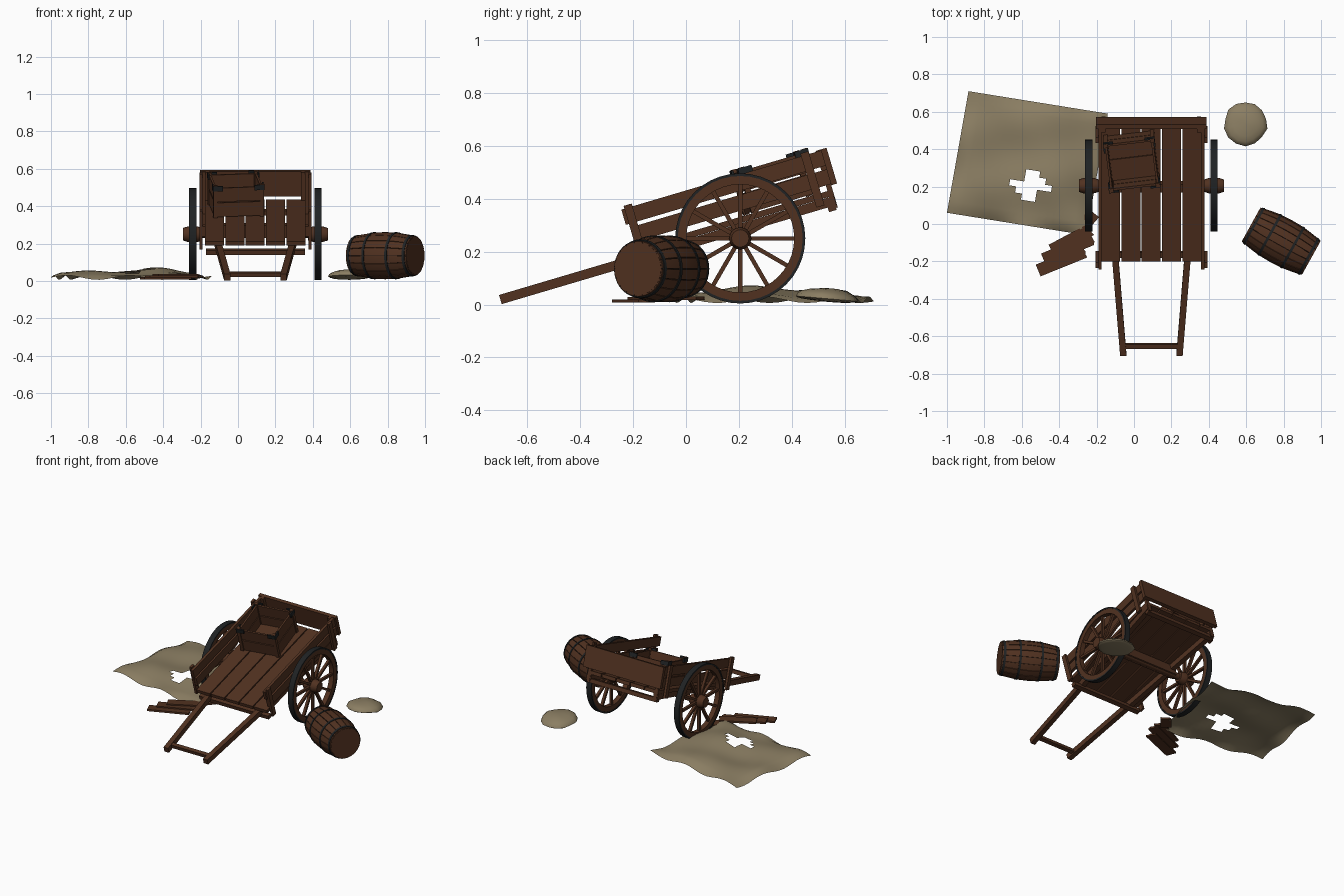
import bpy, bmesh, random
from math import sin, cos, pi, radians
from mathutils import Matrix, Vector

random.seed(4)
if "Cube" in bpy.data.objects:
    bpy.data.objects.remove(bpy.data.objects["Cube"])


def material(name, rgb):
    m = bpy.data.materials.new(name)
    m.use_nodes = True
    m.diffuse_color = (*rgb, 1)
    bsdf = next(n for n in m.node_tree.nodes if n.type == 'BSDF_PRINCIPLED')
    bsdf.inputs["Base Color"].default_value = (*rgb, 1)
    bsdf.inputs["Roughness"].default_value = 0.9
    return m


WOOD = material("brown wood", (0.082, 0.031, 0.0145))
GAP = material("dark gap", (0.018, 0.009, 0.006))
IRON = material("dark iron", (0.014, 0.016, 0.017))
CLOTH = material("tan cloth", (0.26, 0.21, 0.125))


def finish(name, bm, mat, matrix=Matrix(), smooth=False):
    bm.transform(matrix)
    if name != "cloth_sheet":
        bmesh.ops.recalc_face_normals(bm, faces=bm.faces)
    me = bpy.data.meshes.new(name)
    bm.to_mesh(me)
    bm.free()
    me.materials.append(mat)
    ob = bpy.data.objects.new(name, me)
    bpy.context.scene.collection.objects.link(ob)
    if smooth:
        bpy.ops.object.select_all(action='DESELECT')
        ob.select_set(True)
        bpy.context.view_layer.objects.active = ob
        bpy.ops.object.shade_smooth_by_angle(angle=radians(40))


def add_box(bm, lo, hi, matrix=Matrix()):
    lo, hi = Vector(lo), Vector(hi)
    m = matrix @ Matrix.Translation((lo + hi) / 2) @ Matrix.Diagonal((*(hi - lo), 1))
    bmesh.ops.create_cube(bm, size=1, matrix=m)


def boxes(name, spans, mat, matrix=Matrix()):
    bm = bmesh.new()
    for lo, hi in spans:
        add_box(bm, lo, hi)
    finish(name, bm, mat, matrix)


def lathe(name, profile, mat, matrix, n=32, closed=False):
    """Spin (x, radius) points around the x axis."""
    bm = bmesh.new()
    rings = [[bm.verts.new((x, r * cos(2 * pi * k / n), r * sin(2 * pi * k / n)))
              for k in range(n)] for x, r in profile]
    pairs = list(zip(rings, rings[1:]))
    if closed:
        pairs.append((rings[-1], rings[0]))
    for a, b in pairs:
        for k in range(n):
            j = (k + 1) % n
            bm.faces.new((a[k], a[j], b[j], b[k]))
    if not closed:
        bm.faces.new(rings[0])
        bm.faces.new(rings[-1])
    finish(name, bm, mat, matrix, True)


# Cart frame: origin on the axle, y runs back along the tilted bed
CART = Matrix.Translation((0.093, 0.205, 0.25)) @ Matrix.Rotation(radians(16.5), 4, 'X')

# Floor planks
for i in range(5):
    x = -0.27 + i * 0.109
    boxes(f"floor_plank_{i + 1}",
          [((x, -0.4, 0.055), (x + 0.102, 0.387, 0.078))], WOOD, CART)

# Cross beams and axle
for y, end in ((-0.38, "front"), (0.365, "back")):
    boxes(f"{end}_cross_beam", [((-0.265, y - 0.015, 0), (0.265, y + 0.015, 0.027))], WOOD, CART)
lathe("axle", [(-0.37, 0.02), (0.37, 0.02)], WOOD, CART, 12)
boxes("axle_block", [((-0.25, -0.022, -0.015), (0.25, 0.022, 0.055))], WOOD, CART)

# Sides, stakes, tapering shafts
for s, side in ((1, "left"), (-1, "right")):
    mirror = CART @ Matrix.Diagonal((s, 1, 1, 1))
    boxes(f"{side}_lower_board", [((0.266, -0.385, 0.1), (0.284, 0.387, 0.158))], WOOD, mirror)
    boxes(f"{side}_upper_board", [((0.266, -0.4, 0.172), (0.284, 0.387, 0.232))], WOOD, mirror)
    for y, end in ((-0.372, "front"), (0.325, "back")):
        boxes(f"{side}_{end}_stake",
              [((0.283, y - 0.016, 0.03), (0.3, y + 0.016, 0.243))], WOOD, mirror)
    boxes(f"{side}_tailgate_post", [((0.245, 0.367, 0.008), (0.266, 0.387, 0.236))], WOOD, mirror)
    bm = bmesh.new()
    add_box(bm, (-0.017, -0.935, 0.018), (0.017, 0.385, 0.054))
    for v in bm.verts:
        v.co.x += 0.15 if v.co.y < 0 else 0.255
    finish(f"{side}_shaft", bm, WOOD, mirror)
boxes("shaft_handle", [((-0.165, -0.895, 0.026), (0.165, -0.87, 0.05))], WOOD, CART)

# Tailgate
boxes("tailgate", [((-0.295, 0.387, 0.095), (0.295, 0.41, 0.236))], WOOD, CART)

# Wheels
for x, side in ((0.335, "left"), (-0.335, "right")):
    place = Matrix.Translation((0.093 + x, 0.205, 0.25))
    for part, r0, r1, w, mat in (("rim", 0.204, 0.239, 0.017, WOOD),
                                 ("tire", 0.236, 0.246, 0.019, IRON)):
        lathe(f"{side}_wheel_{part}", [(-w, r0), (-w, r1), (w, r1), (w, r0)],
              mat, place, 40, True)
    bm = bmesh.new()
    for k in range(12):
        add_box(bm, (-0.009, -0.008, 0.03), (0.009, 0.008, 0.21),
                Matrix.Rotation(k * pi / 6, 4, 'X'))
    finish(f"{side}_wheel_spokes", bm, WOOD, place)
    lathe(f"{side}_wheel_hub", [(-0.053, 0.033), (-0.025, 0.042), (0.025, 0.042), (0.053, 0.033)],
          WOOD, place, 16)

# Open crate standing on the bed
CRATE = CART @ Matrix.Translation((-0.105, 0.187, 0.079)) @ Matrix.Rotation(radians(7), 4, 'Z')
H = 0.13
boxes("crate_floor", [((-H, -H + k * 0.131, 0.004), (H, -H + k * 0.131 + 0.128, 0.016))
                      for k in range(2)], WOOD, CRATE)
for i in range(4):
    turn = CRATE @ Matrix.Rotation(i * pi / 2, 4, 'Z')
    boxes(f"crate_side_{i + 1}", [((-H, -H, z), (H, -H + 0.012, z + 0.076))
                                  for z in (0.006, 0.088)], WOOD, turn)
    boxes(f"crate_post_{i + 1}", [((-H - 0.006, -H - 0.006, 0), (-H + 0.016, -H + 0.016, 0.178))],
          WOOD, turn)
    boxes(f"crate_corner_iron_{i + 1}",
          [((-H - 0.009, -H - 0.009, 0.148), (-H + 0.045, -H, 0.176)),
           ((-H - 0.009, -H - 0.009, 0.148), (-H, -H + 0.045, 0.176))], IRON, turn)

# Barrel lying on its side
BARREL = Matrix.Translation((0.787, -0.092, 0.135)) @ Matrix.Rotation(radians(-29), 4, 'Z')
HALF = 0.183


def barrel_radius(x):
    return 0.126 - 0.022 * (x / HALF) ** 2


steps = [HALF * (k / 4 - 1) for k in range(9)]
lathe("barrel_core", [(x * 0.93, barrel_radius(x) - 0.006) for x in steps], GAP, BARREL, 36)
bm = bmesh.new()
STAVES = 18
for k in range(STAVES):
    angles = [2 * pi * (k + f) / STAVES for f in (0.04, 0.5, 0.96)]
    rows = [[bm.verts.new((x, r * cos(a), r * sin(a)))
             for r, order in ((barrel_radius(x), angles), (barrel_radius(x) - 0.014, angles[::-1]))
             for a in order] for x in steps]
    for a, b in zip(rows, rows[1:]):
        for j in range(6):
            i = (j + 1) % 6
            bm.faces.new((a[j], a[i], b[i], b[j]))
    bm.faces.new(rows[0])
    bm.faces.new(rows[-1])
finish("barrel_staves", bm, WOOD, BARREL, True)
lathe("barrel_heads", [(-HALF - 0.001, 0.099), (HALF + 0.001, 0.099)], WOOD, BARREL, 36)
for i, x in enumerate((-0.168, -0.07, 0.07, 0.168)):
    a, b = x - 0.007, x + 0.007
    lathe(f"barrel_hoop_{i + 1}",
          [(a, barrel_radius(a) - 0.008), (a, barrel_radius(a) + 0.003),
           (b, barrel_radius(b) + 0.003), (b, barrel_radius(b) - 0.008)], IRON, BARREL, 36, True)

# Cloth sheet on the ground with a ragged hole
N = 20
corner, along, across = Vector((-1, 0.06)), Vector((0.745, -0.12)), Vector((0.115, 0.65))
bm = bmesh.new()
grid = []
for i in range(N + 1):
    row = []
    for j in range(N + 1):
        u, v = i / N, j / N
        p = corner + along * u + across * v
        rise = (16 * u * (1 - u) * v * (1 - v)) ** 0.4
        wave = 0.68 + 0.2 * sin(9 * u + 3 * v) + 0.14 * sin(11 * v - 4 * u)
        z = 0.006 + 0.07 * rise * wave + 0.012 * (1 + sin(14 * u + 12 * v)) * (1 - rise)
        row.append(bm.verts.new((p.x, p.y, z)))
    grid.append(row)
for i in range(N):
    for j in range(N):
        di, dj = abs(i - 10.5), abs(j - 6)
        if di + dj > 2.5 or (i, j) in ((9, 7), (12, 5)):
            bm.faces.new((grid[i][j], grid[i + 1][j], grid[i + 1][j + 1], grid[i][j + 1]))
for v in [v for v in bm.verts if not v.link_faces]:
    bm.verts.remove(v)
finish("cloth_sheet", bm, CLOTH, smooth=True)

# Low cloth mound, higher toward the front
bm = bmesh.new()
bmesh.ops.create_uvsphere(bm, u_segments=14, v_segments=10, radius=1)
for v in bm.verts:
    lump = 1 + 0.04 * sin(3 * v.co.x + 5 * v.co.y)
    v.co = Vector((v.co.x * 0.115 * lump, v.co.y * 0.117 * lump,
                   0.022 - 0.01 * v.co.y + v.co.z * (0.04 if v.co.z > 0 else 0.012) * lump))
finish("cloth_mound", bm, CLOTH, Matrix.Translation((0.597, 0.537, 0)), True)

# Broken planks on the ground, with splintered ends
for i, (x, y, z, length, angle) in enumerate(((-0.385, -0.197, 0.014, 0.275, 22),
                                              (-0.355, -0.135, 0.022, 0.28, 23),
                                              (-0.335, -0.085, 0.03, 0.24, 28),
                                              (-0.25, 0.015, 0.024, 0.1, 50))):
    bm = bmesh.new()
    add_box(bm, (-length / 2, -0.034, -0.006), (length / 2, 0.034, 0.006))
    bmesh.ops.subdivide_edges(bm, cuts=3, use_grid_fill=True, edges=[
        e for e in bm.edges if abs((e.verts[0].co - e.verts[1].co).y) > 0.01])
    for row in sorted({round(v.co.y, 3) for v in bm.verts}):
        splinter = random.uniform(-0.01, 0.01)
        for v in bm.verts:
            if round(v.co.y, 3) == row and v.co.x > 0:
                v.co.x += splinter
    finish(f"broken_plank_{i + 1}", bm, WOOD,
           Matrix.Translation((x, y, z)) @ Matrix.Rotation(radians(angle), 4, 'Z'))
